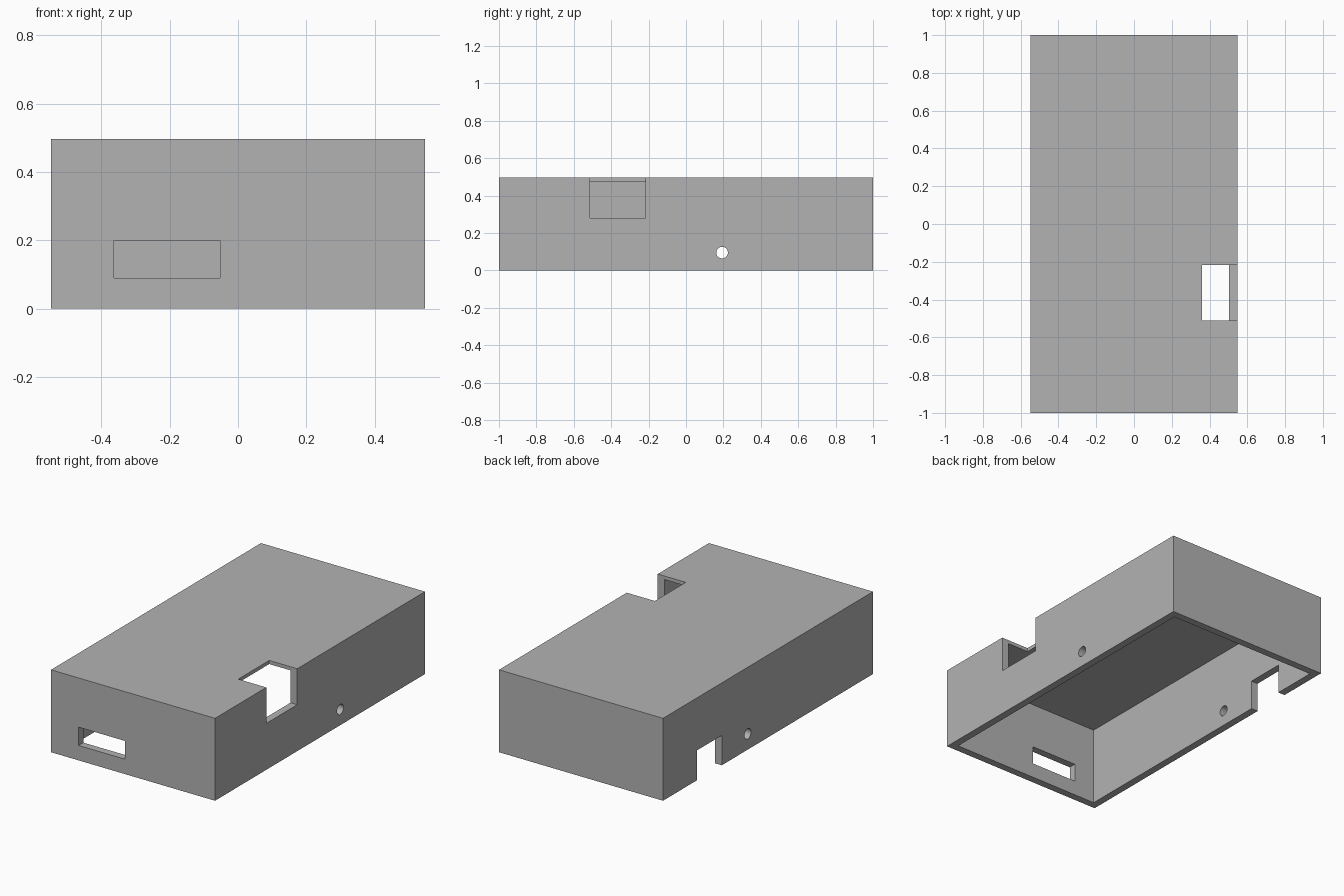
import bpy
import bmesh
import math
from mathutils import Matrix, Vector

cube = bpy.data.objects.get("Cube")
if cube:
    bpy.data.objects.remove(cube, do_unlink=True)

HALF_W, HALF_L, HEIGHT = 0.547, 1.0, 0.497
WALL, ROOF = 0.045, 0.022

grey = bpy.data.materials.new("plain grey")
grey.use_nodes = True
grey.diffuse_color = (0.45, 0.45, 0.45, 1)
grey.node_tree.nodes["Principled BSDF"].inputs["Base Color"].default_value = (0.45, 0.45, 0.45, 1)


def make_object(name, bm):
    mesh = bpy.data.meshes.new(name)
    bm.to_mesh(mesh)
    bm.free()
    obj = bpy.data.objects.new(name, mesh)
    bpy.context.collection.objects.link(obj)
    mesh.materials.append(grey)
    return obj


def box(name, low, high):
    low, high = Vector(low), Vector(high)
    bm = bmesh.new()
    matrix = Matrix.Translation((low + high) / 2) @ Matrix.Diagonal((*(high - low), 1))
    bmesh.ops.create_cube(bm, size=1, matrix=matrix)
    return make_object(name, bm)


def cross_rod(name, y, z, radius):
    bm = bmesh.new()
    matrix = Matrix.Translation((0, y, z)) @ Matrix.Rotation(math.pi / 2, 4, "Y")
    bmesh.ops.create_cone(bm, cap_ends=True, segments=32, radius1=radius,
                          radius2=radius, depth=2, matrix=matrix)
    return make_object(name, bm)


# Outer body
cover = box("enclosure_cover", (-HALF_W, -HALF_L, 0), (HALF_W, HALF_L, HEIGHT))

# Hollow, wall openings and the pair of side holes
cutters = [
    box("hollow_cutter", (WALL - HALF_W, WALL - HALF_L, -0.1),
        (HALF_W - WALL, HALF_L - WALL, HEIGHT - ROOF)),
    box("front_slot_cutter", (-0.363, -1.1, 0.09), (-0.053, -0.9, 0.2)),
    box("roof_notch_cutter", (0.36, -0.512, 0.28), (0.7, -0.217, 0.6)),
    box("side_notch_cutter", (-0.7, 0.44, -0.2), (-0.4, 0.678, 0.18)),
    cross_rod("side_hole_cutter", 0.193, 0.095, 0.031),
]
for cutter in cutters:
    cut = cover.modifiers.new(cutter.name, "BOOLEAN")
    cut.operation = "DIFFERENCE"
    cut.solver = "EXACT"
    cut.object = cutter

# Bake the cuts, then drop the cutters
bpy.context.view_layer.update()
baked = bpy.data.meshes.new_from_object(cover.evaluated_get(bpy.context.evaluated_depsgraph_get()))
cover.modifiers.clear()
cover.data = baked
for cutter in cutters:
    bpy.data.objects.remove(cutter, do_unlink=True)

# Smooth hole walls, crisp edges elsewhere
bpy.ops.object.select_all(action="DESELECT")
cover.select_set(True)
bpy.context.view_layer.objects.active = cover
bpy.ops.object.shade_smooth_by_angle(angle=math.radians(30))
